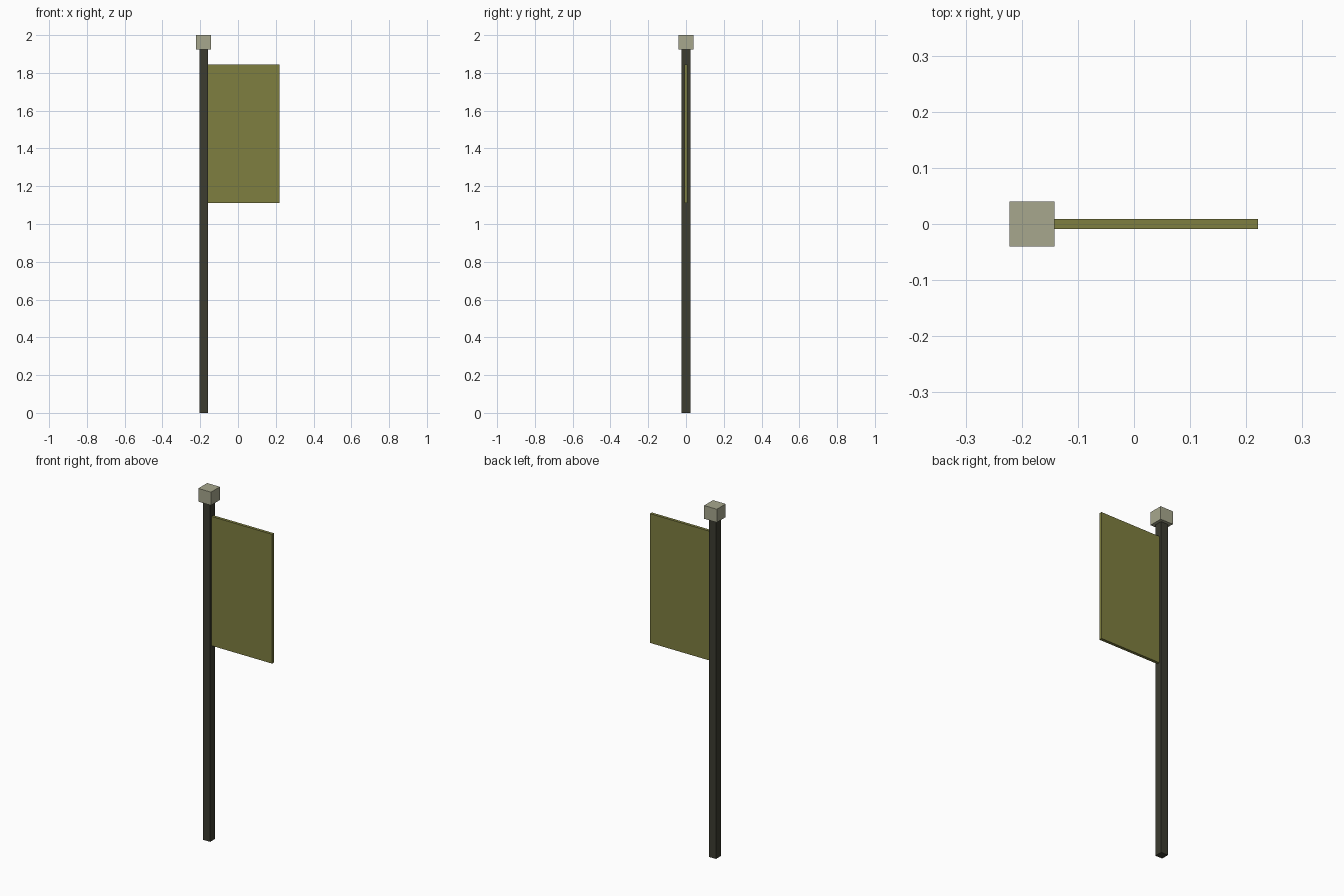
import bpy
import bmesh
from mathutils import Vector

cube = bpy.data.objects.get("Cube")
if cube:
    bpy.data.objects.remove(cube, do_unlink=True)


def make_material(name, rgb):
    mat = bpy.data.materials.new(name)
    mat.use_nodes = True
    color = (*rgb, 1.0)
    mat.diffuse_color = color
    mat.node_tree.nodes["Principled BSDF"].inputs["Base Color"].default_value = color
    return mat


def make_box(name, low, high, mat):
    """Flat-shaded box spanning two opposite corners."""
    low, high = Vector(low), Vector(high)
    size, centre = high - low, (low + high) / 2
    bm = bmesh.new()
    bmesh.ops.create_cube(bm, size=1)
    bmesh.ops.scale(bm, vec=size, verts=bm.verts)
    mesh = bpy.data.meshes.new(name)
    bm.to_mesh(mesh)
    bm.free()
    mesh.materials.append(mat)
    obj = bpy.data.objects.new(name, mesh)
    obj.location = centre
    bpy.context.collection.objects.link(obj)
    return obj


dark_wood = make_material("dark olive grey", (0.045, 0.045, 0.03))
cloth = make_material("olive cloth", (0.21, 0.21, 0.051))
stone = make_material("pale khaki", (0.39, 0.39, 0.27))

POLE_X = -0.182
POLE_HALF = 0.0225
CAP_HALF = 0.04
CAP_BASE = 1.925

# Square pole
make_box("pole", (POLE_X - POLE_HALF, -POLE_HALF, 0),
         (POLE_X + POLE_HALF, POLE_HALF, CAP_BASE), dark_wood)

# Block finial on top of the pole
make_box("finial", (POLE_X - CAP_HALF, -CAP_HALF, CAP_BASE),
         (POLE_X + CAP_HALF, CAP_HALF, 2), stone)

# Banner panel hanging from the pole's left side
make_box("banner", (POLE_X + POLE_HALF, -0.0085, 1.11),
         (0.221, 0.0085, 1.845), cloth)
